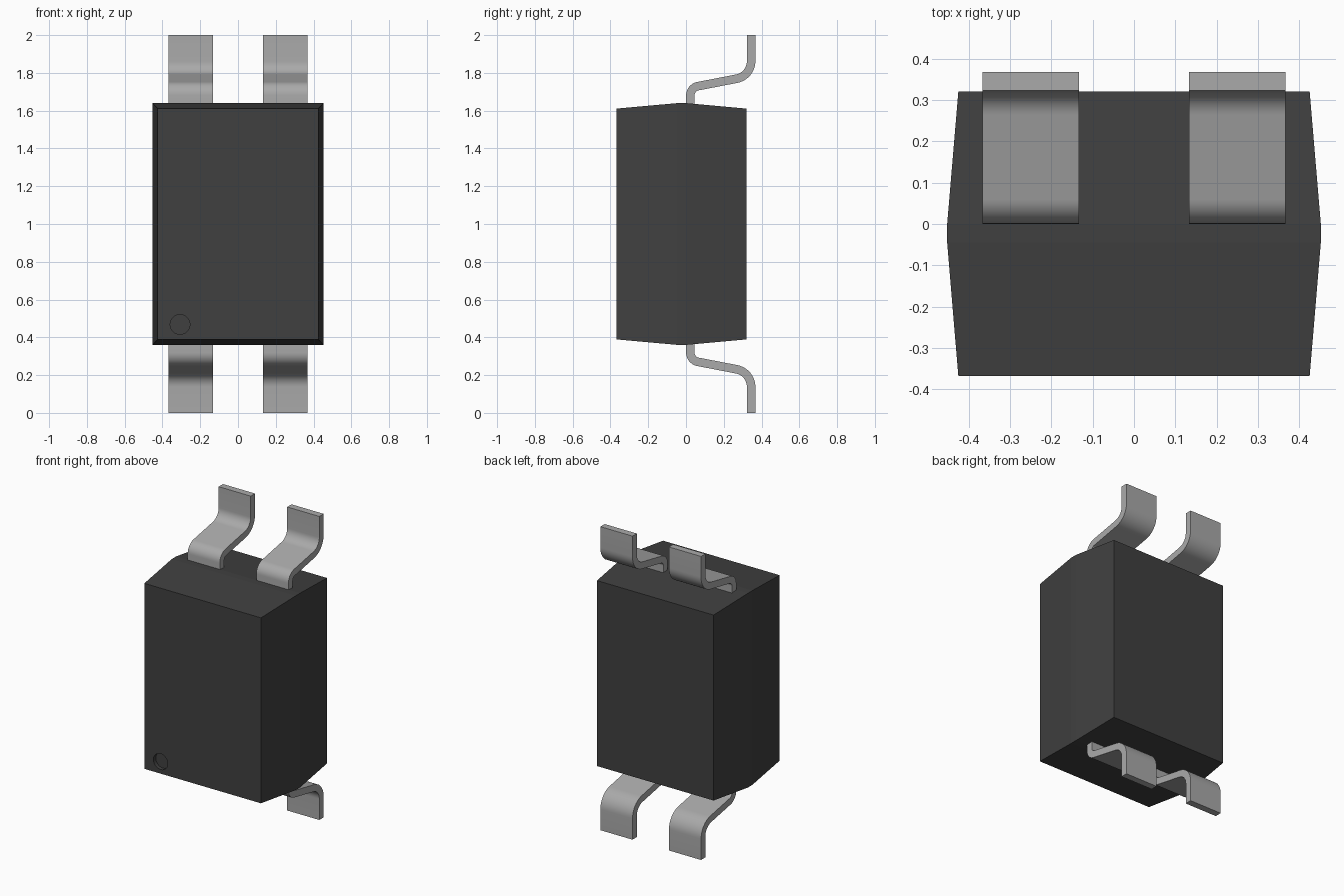
import bpy, bmesh, math
from mathutils import Vector

cube = bpy.data.objects.get("Cube")
if cube:
    bpy.data.objects.remove(cube, do_unlink=True)


def material(name, value):
    m = bpy.data.materials.new(name)
    m.use_nodes = True
    colour = (value, value, value, 1)
    m.diffuse_color = colour
    m.node_tree.nodes["Principled BSDF"].inputs["Base Color"].default_value = colour
    return m


black = material("black_plastic", 0.051)
silver = material("silver_metal", 0.4)


def add_object(name, bm, mat):
    bmesh.ops.recalc_face_normals(bm, faces=bm.faces)
    mesh = bpy.data.meshes.new(name)
    bm.to_mesh(mesh)
    bm.free()
    mesh.materials.append(mat)
    obj = bpy.data.objects.new(name, mesh)
    bpy.context.collection.objects.link(obj)
    return obj


def activate(obj):
    bpy.ops.object.select_all(action='DESELECT')
    obj.select_set(True)
    bpy.context.view_layer.objects.active = obj


def loft(rings):
    """Join rings of points into a closed solid."""
    bm = bmesh.new()
    loops = [[bm.verts.new(p) for p in ring] for ring in rings]
    n = len(loops[0])
    for a, b in zip(loops, loops[1:]):
        for i in range(n):
            j = (i + 1) % n
            bm.faces.new((a[i], a[j], b[j], b[i]))
    bm.faces.new(loops[0])
    bm.faces.new(loops[-1])
    return bm


# Body: block drafted both ways from a narrow parting band
def rectangle(y, half_x, half_z):
    return [(sx * half_x, y, 1 + sz * half_z)
            for sx, sz in ((-1, -1), (1, -1), (1, 1), (-1, 1))]


sections = [(-0.368, 0.425, 0.611), (-0.045, 0.452, 0.64),
            (0.0, 0.452, 0.64), (0.32, 0.425, 0.611)]
body = add_object("body", loft([rectangle(*s) for s in sections]), black)

# Round orientation dimple sunk into the front
bm = bmesh.new()
bmesh.ops.create_cone(bm, cap_ends=True, segments=48, radius1=0.052,
                      radius2=0.052, depth=0.05)
cutter = add_object("dimple_cutter", bm, black)
cutter.rotation_euler.x = math.pi / 2
cutter.location = (-0.307, -0.368, 0.468)
cutter.hide_render = True
cut = body.modifiers.new("dimple", 'BOOLEAN')
cut.operation = 'DIFFERENCE'
cut.solver = 'EXACT'
cut.object = cutter
activate(body)
bpy.ops.object.modifier_apply(modifier=cut.name)
bpy.data.objects.remove(cutter, do_unlink=True)
bpy.ops.object.shade_smooth_by_angle(angle=math.radians(3))


# Leads: a bent strip with filleted corners
def fillet(a, corner, b, radius, steps=10):
    """Points and directions along an arc rounding off a corner."""
    d0, d1 = (corner - a).normalized(), (b - corner).normalized()
    turn = d0.angle_signed(d1)
    start = corner - d0 * radius * math.tan(abs(turn) / 2)
    side = Vector((-d0.y, d0.x)) * (-1 if turn > 0 else 1)
    centre = start + side * radius
    out = []
    for i in range(steps + 1):
        t = abs(turn) * i / steps
        direction = d0 * math.cos(t) + side * math.sin(t)
        point = centre - side * radius * math.cos(t) + d0 * radius * math.sin(t)
        out.append((point, direction))
    return out


inner, elbow, knee, tip = [Vector(p) for p in
                           ((0.023, 1.6), (0.023, 1.722), (0.345, 1.784), (0.345, 2.0))]
up = Vector((0, 1))
path = ([(inner, up)] + fillet(inner, elbow, knee, 0.05)
        + fillet(elbow, knee, tip, 0.095) + [(tip, up)])


def lead(name, x, flip):
    rings = []
    for point, direction in path:
        offset = Vector((-direction.y, direction.x)) * 0.0225
        edges = (point - offset, point + offset)
        ring = []
        for side, order in ((-1, edges), (1, edges[::-1])):
            for p in order:
                ring.append((x + side * 0.117, p.x, 1 + flip * (p.y - 1)))
        rings.append(ring)
    obj = add_object(name, loft(rings), silver)
    activate(obj)
    bpy.ops.object.shade_smooth_by_angle(angle=math.radians(30))


for end, flip in (("top", 1), ("bottom", -1)):
    for side, x in (("right", -0.25), ("left", 0.25)):
        lead(f"{end}_{side}_lead", x, flip)
